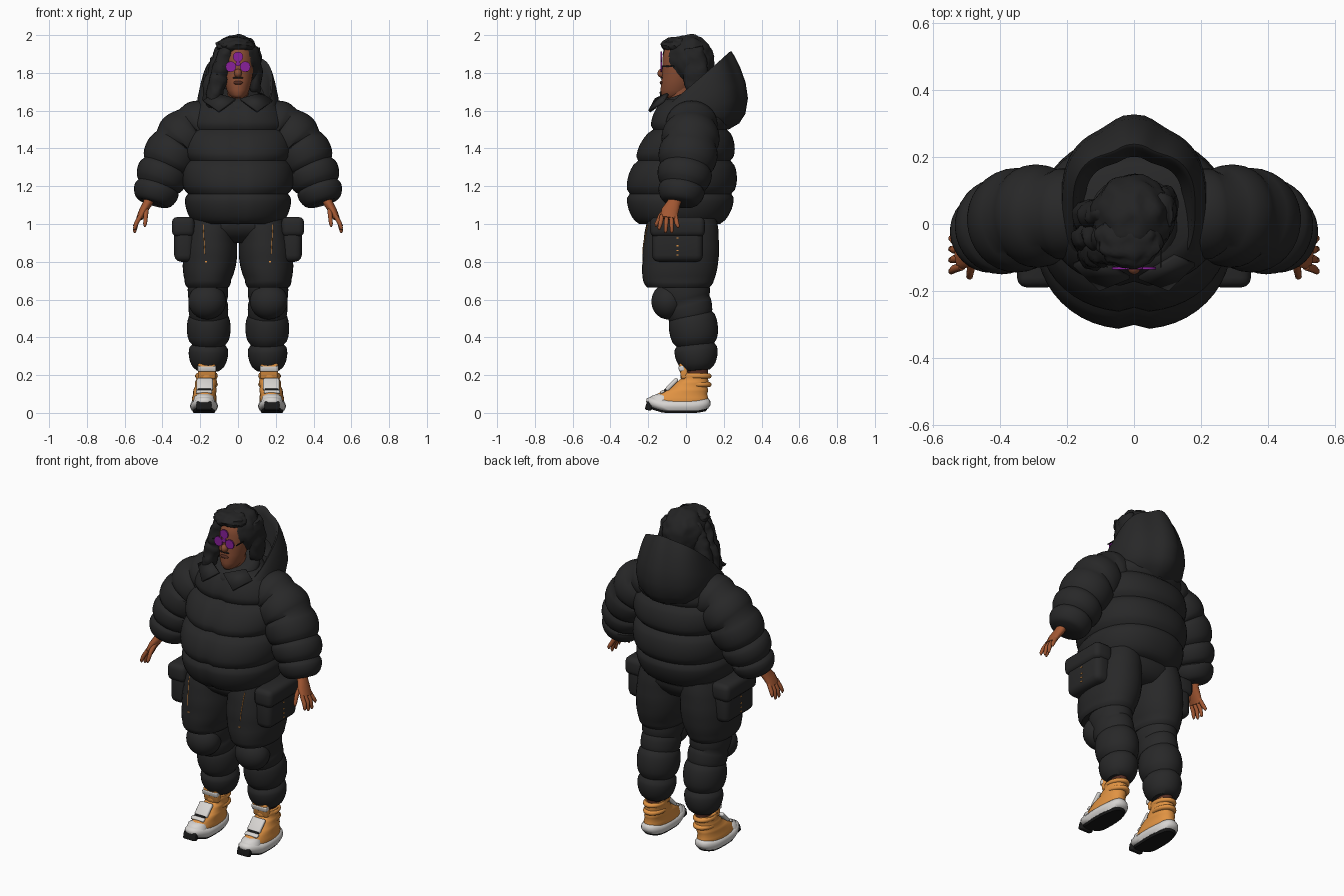
import bpy, bmesh, math
from mathutils import Vector, Matrix, noise

old = bpy.data.objects.get("Cube")
if old:
    bpy.data.objects.remove(old)


def material(name, r, g, b):
    m = bpy.data.materials.new(name)
    m.use_nodes = True
    m.diffuse_color = (r, g, b, 1)
    node = next(n for n in m.node_tree.nodes if n.type == "BSDF_PRINCIPLED")
    node.inputs["Base Color"].default_value = (r, g, b, 1)
    node.inputs["Roughness"].default_value = .8
    return m


FABRIC = material("black fabric", .021, .021, .0215)
HAIR = material("black hair", .017, .017, .0175)
SKIN = material("brown skin", .36, .095, .032)
FACE = material("brown face", .25, .075, .034)
DARK_SKIN = material("dark brown skin", .085, .025, .015)
ORANGE = material("orange", .75, .29, .055)
WHITE = material("off white", .68, .66, .64)
RUBBER = material("black rubber", .01, .01, .01)
PURPLE = material("purple lens", .25, .015, .33)


def finish(name, bm, mat, mirror=False, angle=40):
    bmesh.ops.recalc_face_normals(bm, faces=bm.faces[:])
    me = bpy.data.meshes.new(name)
    bm.to_mesh(me)
    bm.free()
    me.materials.append(mat)
    me.shade_smooth()
    me.set_sharp_from_angle(angle=math.radians(angle))
    ob = bpy.data.objects.new(name, me)
    bpy.context.collection.objects.link(ob)
    if mirror:
        mod = ob.modifiers.new("Mirror", "MIRROR")
        mod.use_mirror_merge = False
    return ob


def skin_rows(rows, closed=True):
    """Join rows of points into a surface, with end caps when closed."""
    bm = bmesh.new()
    vs = [[bm.verts.new(p) for p in row] for row in rows]
    n = len(vs[0])
    for lo, hi in zip(vs, vs[1:]):
        for i in range(n if closed else n - 1):
            j = (i + 1) % n
            bm.faces.new((lo[i], lo[j], hi[j], hi[i]))
    if closed:
        bm.faces.new(vs[0])
        bm.faces.new(vs[-1])
    return bm


def power_of(v, p):
    return math.copysign(abs(v) ** p, v)


def tube(name, rows, mat, bulge=0, sub=1, n=32, power=1, mirror=False, warp=None, angle=40, level=False):
    """Rows are x, y, z, half width, half depth; bulge puffs out each band; level keeps rings flat."""
    stations = []
    for a, b in zip(rows, rows[1:]):
        for k in range(sub):
            u = k / sub
            puff = bulge * (1 - (2 * u - 1) ** 2) ** .6
            mix = [p + (q - p) * u for p, q in zip(a, b)]
            stations.append((Vector(mix[:3]), mix[3] + puff, mix[4] + puff))
    stations.append((Vector(rows[-1][:3]), rows[-1][3], rows[-1][4]))
    rings = []
    for i, (c, a, b) in enumerate(stations):
        t = stations[min(i + 1, len(stations) - 1)][0] - stations[max(i - 1, 0)][0]
        t = Vector((0, 0, 1)) if level else t.normalized()
        w = (Vector((0, 1, 0)) - t * t.y).normalized()
        s = t.cross(w)
        ring = []
        for k in range(n):
            turn = math.tau * k / n
            ring.append(c + s * a * power_of(math.cos(turn), power) + w * b * power_of(math.sin(turn), power))
        rings.append([warp(p) for p in ring] if warp else ring)
    return finish(name, skin_rows(rings), mat, mirror, angle)


def box(name, loc, size, mat, tilt=0, bevel=.005, mirror=True):
    bm = bmesh.new()
    bmesh.ops.create_cube(bm, size=1, matrix=Matrix.Diagonal((*size, 1)))
    if bevel:
        bmesh.ops.bevel(bm, geom=bm.edges[:], offset=bevel, segments=3, profile=.5, affect="EDGES")
    bm.transform(Matrix.Translation(loc) @ Matrix.Rotation(math.radians(tilt), 4, "X"))
    return finish(name, bm, mat, mirror)


def ball(name, loc, radii, mat, rough=0, mirror=False):
    bm = bmesh.new()
    bmesh.ops.create_icosphere(bm, subdivisions=4, radius=1)
    for v in bm.verts:
        v.co *= 1 + rough * noise.noise(v.co * 3)
        v.co = Vector(loc) + Vector([c * r for c, r in zip(v.co, radii)])
    return finish(name, bm, mat, mirror)


# Puffer jacket: quilted body with a front zip crease
def crease(p):
    return p + Vector((0, .014, 0)) if abs(p.x) < .005 and p.y < 0 else p


def slope_collar(p):
    return p + Vector((0, 0, .35 * (p.y + .02)))


tube("jacket_body", [(0, -.035, 1, .22, .215), (0, -.03, 1.16, .265, .27),
                     (0, -.01, 1.335, .265, .245), (0, .02, 1.5, .25, .195),
                     (0, .03, 1.66, .175, .14)],
     FABRIC, .032, 8, 48, .9, warp=crease, level=True)
tube("jacket_sleeves", [(.13, .03, 1.56, .09, .1), (.24, .03, 1.51, .12, .125),
                        (.325, .02, 1.42, .128, .138), (.385, 0, 1.3, .122, .13),
                        (.425, -.02, 1.2, .108, .112), (.452, -.035, 1.11, .082, .082)],
     FABRIC, .022, 8, mirror=True)
tube("collar", [(0, -.005, 1.58, .17, .15), (0, -.015, 1.65, .13, .132),
                (0, -.015, 1.69, .1, .108)], FABRIC, .008, 4, level=True, warp=slope_collar)
bm = bmesh.new()
bm.faces.new([bm.verts.new(p) for p in ((.012, -.155, 1.655), (.1, -.19, 1.59),
                                        (.18, -.115, 1.645), (.12, -.09, 1.685))])
flaps = finish("collar_flaps", bm, FABRIC, True)
flaps.modifiers.new("Thickness", "SOLIDIFY").thickness = .015

# Hood: open shell around the back of the head, lip folded inward
profile = [(0, .65), (.08, .86), (.2, .98), (.4, 1.04), (.6, 1.02), (.8, .96), (.93, .91), (1, .87)]
rows = [[] for _ in range(len(profile) + 3)]
for i in range(61):
    a = -2.4 + 4.8 * i / 60
    back = max(math.cos(a), 0) ** 2
    out = Vector((.21 * power_of(math.sin(a), .75),
                  .235 * power_of(math.cos(a), .75) + .035 * math.exp(-(a / .25) ** 2), 0))
    mid = Vector((0, .05, 0))
    rim = .87 - .17 * back
    rim_z = 1.71 + .86 * (.05 + out.y * rim)
    for j, (t, k) in enumerate(profile):
        k -= .17 * back * t ** 3
        rows[j].append(mid + out * k + Vector((0, 0, 1.5 + (rim_z - 1.5) * t)))
    for j, (k, drop) in enumerate(((.95, .005), (.9, .04), (.8, .14))):
        rows[len(profile) + j].append(mid + out * rim * k + Vector((0, 0, max(rim_z - drop, 1.56))))
finish("hood", skin_rows(rows, False), FABRIC, angle=60)

# Head and face
tube("neck", [(0, -.02, 1.58, .055, .06), (0, -.03, 1.74, .055, .07)], FACE)
tube("head", [(0, -.07, 1.668, .03, .05), (0, -.06, 1.683, .046, .07),
              (0, -.056, 1.71, .06, .079), (0, -.045, 1.76, .073, .085), (0, -.038, 1.82, .082, .087),
              (0, -.035, 1.88, .083, .09), (0, -.03, 1.94, .066, .08), (0, -.03, 1.965, .03, .04)],
     FACE, angle=80, level=True)
ball("nose", (0, -.127, 1.798), (.02, .024, .024), FACE)
ball("lips", (0, -.129, 1.748), (.026, .01, .01), DARK_SKIN)
ball("moustache", (0, -.129, 1.774), (.03, .007, .005), HAIR)

# Hair: cap, fringe and a long sweep down the right side
ball("hair_cap", (-.005, .02, 1.867), (.124, .128, .134), HAIR, .1)
ball("hair_fringe", (-.015, -.045, 1.945), (.1, .085, .045), HAIR, .15)


def tousle(p):
    return p + noise.noise_vector(p * 25) * .012


for x, y in ((-.075, -.08), (-.095, -.035), (-.1, .03)):
    tube("hair_lock", [(x + .03, y, 1.95, .02, .025), (x, y - .005, 1.88, .036, .035),
                       (x - .025, y, 1.79, .043, .04), (x - .045, y - .01, 1.71, .042, .04),
                       (x - .06, y - .02, 1.61, .025, .03)],
         HAIR, .006, 6, 20, warp=tousle, angle=80)
tube("hair_left_side", [(.08, .03, 1.93, .03, .06), (.098, .045, 1.83, .028, .065),
                        (.09, .055, 1.7, .025, .05)], HAIR, .006, 6, 20, warp=tousle, angle=80)

# Glasses: three round lenses, a small middle one and thin arms
for name, x, z, r in (("right_lens", -.038, 1.833, .028), ("left_lens", .038, 1.833, .028),
                      ("upper_lens", 0, 1.885, .027), ("middle_lens", 0, 1.848, .013)):
    bm = bmesh.new()
    bmesh.ops.create_cone(bm, cap_ends=True, segments=12, radius1=r, radius2=r, depth=.008,
                          matrix=Matrix.Translation((x, -.132, z)) @ Matrix.Rotation(math.pi / 2, 4, "X"))
    finish(name, bm, PURPLE)
box("glasses_arms", (.08, -.075, 1.835), (.004, .11, .006), RUBBER, bevel=0)

# Hands
tube("palms", [(.462, -.045, 1.16, .03, .035), (.478, -.065, 1.11, .025, .036),
               (.502, -.085, 1.07, .022, .046), (.522, -.092, 1.03, .017, .045)],
     SKIN, n=16, mirror=True, angle=80)
for name, y, tip_y, tip_z in (("index", -.127, -.142, .968), ("middle", -.102, -.108, .952),
                              ("ring", -.078, -.075, .952), ("little", -.056, -.042, .978)):
    mid = (y + tip_y) / 2
    tube(name + "_fingers", [(.515, y, 1.045, .012, .012), (.538, mid, 1.005, .012, .012),
                             (.547, tip_y, tip_z + .01, .009, .009), (.546, tip_y, tip_z, .004, .004)],
         SKIN, n=10, mirror=True, angle=80)
tube("thumbs", [(.485, -.085, 1.09, .014, .016), (.488, -.135, 1.045, .012, .013),
                (.492, -.157, 1, .01, .01), (.494, -.161, .985, .004, .004)],
     SKIN, n=10, mirror=True, angle=80)

# Trousers
tube("hips", [(0, -.02, 1.05, .24, .18), (0, -.022, .98, .265, .19), (0, -.015, .935, .24, .16),
              (0, -.005, .9, .1, .12)], FABRIC, power=.9, angle=80, level=True)
thigh = tube("thighs", [(.135, -.02, 1.03, .12, .18), (.145, -.025, .92, .137, .198),
                        (.15, -.03, .8, .142, .2), (.16, -.04, .7, .122, .187),
                        (.16, -.04, .665, .11, .165)],
             FABRIC, .004, 4, mirror=True, power=.92, level=True)
tube("knees", [(.16, -.02, .69, .1, .135), (.158, .005, .59, .098, .122), (.155, .03, .5, .096, .11)],
     FABRIC, .008, 6, mirror=True)
ball("knee_pads", (.163, -.095, .59), (.1, .088, .095), FABRIC, mirror=True)
tube("shins", [(.155, .03, .53, .09, .105), (.155, .05, .36, .088, .1), (.16, .062, .225, .062, .066)],
     FABRIC, .027, 8, mirror=True)
box("cargo_pockets", (.285, -.045, .905), (.105, .27, .21), FABRIC, bevel=.035)
box("pocket_flaps", (.29, -.045, .985), (.12, .29, .105), FABRIC, bevel=.03)

# Orange zips and stitches
bpy.context.view_layer.update()


def on_thigh(x, z):
    return thigh.ray_cast(Vector((x, -1, z)), Vector((0, 1, 0)))[1]


tube("thigh_zips", [(*on_thigh(.185 - .01 * k / 8, 1 - .02 * k), .002, .003) for k in range(9)],
     ORANGE, n=6, mirror=True)
box("thigh_stitches", on_thigh(.17, .8), (.012, .006, .006), ORANGE, bevel=0)
for z in (.935, .895, .87, .845):
    box("pocket_stitch", (.337, -.045, z - .01), (.005, .012, .006), ORANGE, bevel=0)


# Shoes
def toe_spring(p):
    return p + Vector((0, 0, .3 * max(0, -.12 - p.y) + .2 * max(0, p.y - .06)))


tube("ankles", [(.162, .062, .3, .042, .055), (.164, .062, .15, .042, .055)], DARK_SKIN, mirror=True)
tube("shoe_treads", [(.18, -.04, 0, .056, .145), (.18, -.04, .02, .066, .16)],
     RUBBER, power=.8, mirror=True, warp=toe_spring)
tube("shoe_soles", [(.18, -.04, .012, .064, .158), (.18, -.04, .03, .074, .171),
                    (.18, -.04, .048, .072, .169), (.18, -.035, .064, .062, .155)],
     WHITE, power=.8, mirror=True, warp=toe_spring, angle=60, level=True)
tube("shoe_uppers", [(.18, -.035, .045, .063, .15), (.177, -.02, .1, .06, .132),
                     (.172, .02, .14, .055, .092), (.167, .045, .18, .053, .072),
                     (.165, .045, .21, .054, .07)],
     ORANGE, .004, 3, power=.9, mirror=True, angle=60, level=True)
tube("toe_caps", [(.18, -.135, .05, .06, .066), (.18, -.132, .088, .05, .054), (.18, -.125, .1, .03, .03)],
     WHITE, mirror=True, angle=60, level=True)
for z in (.15, .195):
    tube("ankle_band", [(.167, .055, z - .013, .05, .07), (.167, .055, z + .013, .05, .07)],
         ORANGE, .01, 6, mirror=True)
box("shoe_tongues", (.165, -.012, .222), (.095, .04, .085), ORANGE, tilt=10, bevel=.012)
box("tongue_straps", (.165, -.024, .235), (.098, .03, .028), WHITE, tilt=10)
box("instep_shields", (.176, -.075, .15), (.085, .085, .022), WHITE, tilt=45, bevel=.009)
box("lower_straps", (.18, -.125, .112), (.085, .025, .014), WHITE, tilt=25)
box("lace_gaps", (.178, -.108, .121), (.07, .016, .014), RUBBER, tilt=40, bevel=.003)
box("toe_bumpers", (.18, -.196, .036), (.08, .034, .045), RUBBER, tilt=-15, bevel=.008)
